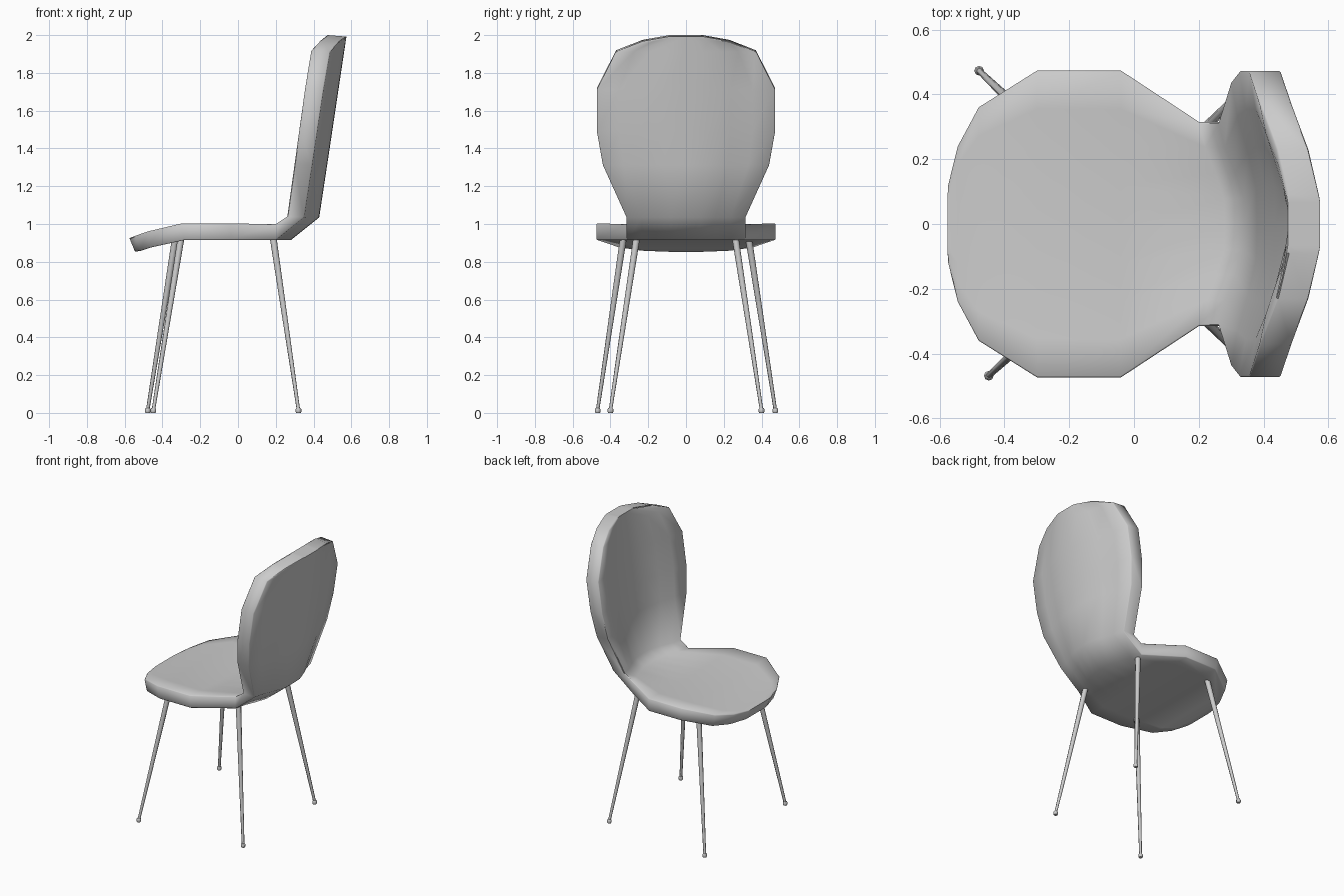
import bpy, bmesh, math
from mathutils import Vector

if "Cube" in bpy.data.objects:
    bpy.data.objects.remove(bpy.data.objects["Cube"])

# Shell stations from the front lip to the top of the back:
# half width, upper x, upper z, lower x, lower z, side wrap, seat dish
rows = [
    (0.12, -0.575, 0.925, -0.545, 0.853, 0, 0),
    (0.24, -0.545, 0.937, -0.515, 0.858, 0, 0),
    (0.36, -0.48, 0.96, -0.46, 0.876, 0, 0.004),
    (0.473, -0.30, 1.003, -0.285, 0.915, 0, 0.015),
    (0.473, -0.04, 1.003, -0.04, 0.915, 0, 0.018),
    (0.315, 0.28, 1.0, 0.28, 0.915, 0.08, 0.008),
    (0.315, 0.34, 1.04, 0.43, 1.035, 0.08, 0),
]
for w, z, wrap in [(0.44, 1.32, 0.08), (0.472, 1.5, 0.08), (0.472, 1.72, 0.08),
                   (0.37, 1.92, 0.075), (0.23, 1.975, 0.03), (0.09, 2.0, 0.0)]:
    rows.append((w, 0.34 + 0.14 * (z - 1.04), z, 0.43 + 0.15 * (z - 1.04), z - 0.008, wrap, 0))

# How far each column is pulled forward, centre to side
bend = [0, 0.03, 0.35, 0.75, 1]
cols = range(-4, 5)


def make_object(name, bm, angle):
    mesh = bpy.data.meshes.new(name)
    bmesh.ops.recalc_face_normals(bm, faces=bm.faces)
    bm.to_mesh(mesh)
    bm.free()
    ob = bpy.data.objects.new(name, mesh)
    bpy.context.collection.objects.link(ob)
    bpy.ops.object.select_all(action='DESELECT')
    ob.select_set(True)
    bpy.context.view_layer.objects.active = ob
    bpy.ops.object.shade_smooth_by_angle(angle=math.radians(angle))
    return ob


# Seat and back as one bent shell
bm = bmesh.new()
upper, lower = [], []
for w, ux, uz, lx, lz, wrap, dish in rows:
    up, low = [], []
    for c in cols:
        t = c / 4
        pull = wrap * bend[abs(c)]
        up.append(bm.verts.new((ux - pull, w * t, uz - dish * (1 - t * t))))
        low.append(bm.verts.new((lx - pull, w * t, lz)))
    upper.append(up)
    lower.append(low)
for grid in (upper, lower):
    for a, b in zip(grid, grid[1:]):
        for i in range(8):
            bm.faces.new((a[i], a[i + 1], b[i + 1], b[i]))


def rim(grid):
    return (grid[0] + [r[-1] for r in grid[1:-1]] + grid[-1][::-1]
            + [r[0] for r in grid[-2:0:-1]])


ru, rl = rim(upper), rim(lower)
n = len(ru)
for i in range(n):
    j = (i + 1) % n
    bm.faces.new((ru[i], ru[j], rl[j], rl[i]))

# Softened rim edges
rim_edges = [bm.edges.get((r[i], r[(i + 1) % n])) for r in (ru, rl) for i in range(n)]
bmesh.ops.bevel(bm, geom=rim_edges, offset=0.01, segments=1, affect='EDGES', clamp_overlap=True)
make_object("seat_shell", bm, 50)


# Tapered tubes between two points
def tube(bm, path, sides=8):
    axis = (path[-1][0] - path[0][0]).normalized()
    rot = axis.to_track_quat('Z', 'Y')
    rings = []
    for p, r in path:
        rings.append([bm.verts.new(p + rot @ Vector((r * math.cos(k * math.tau / sides),
                                                     r * math.sin(k * math.tau / sides), 0)))
                      for k in range(sides)])
    for a, b in zip(rings, rings[1:]):
        for k in range(sides):
            m = (k + 1) % sides
            bm.faces.new((a[k], a[m], b[m], b[k]))
    bm.faces.new(rings[0])
    bm.faces.new(rings[-1])


# Splayed legs with small feet
legs = {
    "front_leg_left": ((-0.478, 0.473), (-0.33, 0.33)),
    "front_leg_right": ((-0.448, -0.468), (-0.30, -0.33)),
    "back_leg_left": ((0.32, 0.40), (0.185, 0.26)),
    "back_leg_right": ((0.32, -0.40), (0.185, -0.26)),
}
for name, (foot, top) in legs.items():
    bm = bmesh.new()
    tube(bm, [(Vector((*foot, 0.015)), 0.009), (Vector((*top, 0.935)), 0.018)])
    make_object(name, bm, 50)
    bm = bmesh.new()
    tube(bm, [(Vector((*foot, z)), r) for z, r in
              [(0, 0.012), (0.005, 0.015), (0.02, 0.015), (0.027, 0.010)]])
    make_object(name.replace("leg", "foot"), bm, 50)
